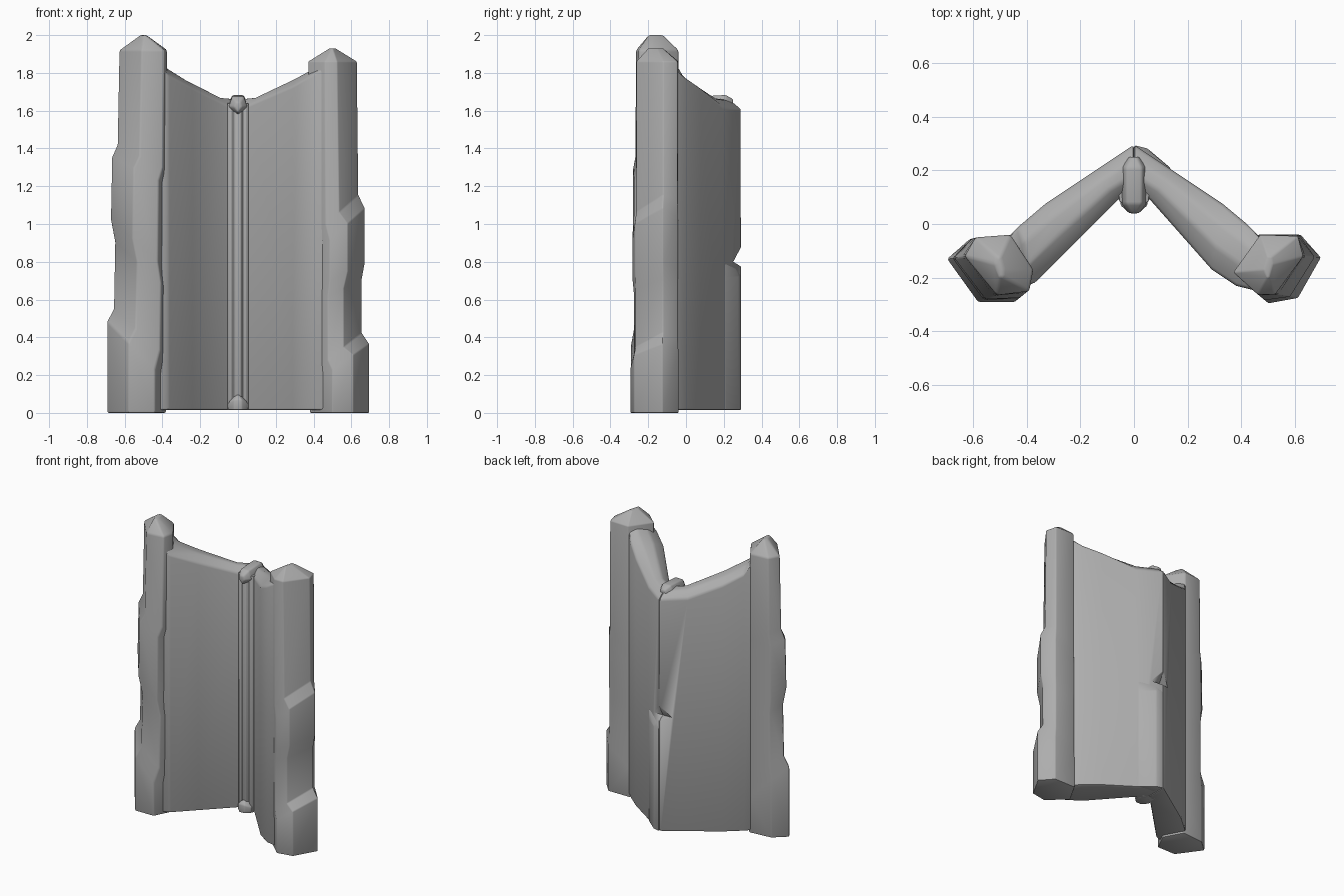
import bpy, bmesh, math

cube = bpy.data.objects.get("Cube")
if cube:
    bpy.data.objects.remove(cube, do_unlink=True)

stone = bpy.data.materials.new("grey stone")
stone.use_nodes = True
GREY = (0.42, 0.42, 0.42, 1)
stone.diffuse_color = GREY
stone.node_tree.nodes["Principled BSDF"].inputs["Base Color"].default_value = GREY


def loft(name, rings, bevel=0.012, angle=35):
    """Skin a list of equal-length closed rings and cap both ends."""
    bm = bmesh.new()
    loops = [[bm.verts.new(p) for p in ring] for ring in rings]
    n = len(loops[0])
    for a, b in zip(loops, loops[1:]):
        for i in range(n):
            j = (i + 1) % n
            bm.faces.new((a[i], a[j], b[j], b[i]))
    bm.faces.new(loops[0])
    bm.faces.new(loops[-1])
    bmesh.ops.recalc_face_normals(bm, faces=bm.faces)
    mesh = bpy.data.meshes.new(name)
    bm.to_mesh(mesh)
    bm.free()
    mesh.materials.append(stone)
    ob = bpy.data.objects.new(name, mesh)
    bpy.context.collection.objects.link(ob)
    bpy.ops.object.select_all(action='DESELECT')
    ob.select_set(True)
    bpy.context.view_layer.objects.active = ob
    if bevel:
        mod = ob.modifiers.new("soft edges", 'BEVEL')
        mod.width = bevel
        mod.segments = 2
        mod.limit_method = 'ANGLE'
        mod.angle_limit = math.radians(25)
        bpy.ops.object.modifier_apply(modifier=mod.name)
    bpy.ops.object.shade_smooth_by_angle(angle=math.radians(angle))
    return ob


def wall(name, side, stations):
    """Stations run outward: back point, front point, ridge height."""
    rings = []
    for (bx, by), (fx, fy), top in stations:
        def at(t, z):
            return (side * (bx + (fx - bx) * t), by + (fy - by) * t, z)
        rings.append([at(0, 0.015), at(0, top - 0.05), at(0.3, top - 0.008),
                      at(0.65, top), at(1, top - 0.04), at(1, 0.015)])
    return loft(name, rings)


def pillar(name, side, upper, lower, steps, peak):
    """Broken pillar: plan blends from upper to lower outline, steps slant inward."""
    rings = []
    for z, blend, tilt in steps:
        ring = []
        for (ux, uy), (lx, ly) in zip(upper, lower):
            x, y = ux + (lx - ux) * blend, uy + (ly - uy) * blend
            ring.append((side * x, y, z + tilt * (x - 0.6)))
        rings.append(ring)
    # pointed top with a short ridge running front to back
    rings.append([(side * (0.5 + (x - 0.5) * 0.12), -0.165 + (y + 0.165) * 0.35, peak)
                  for x, y in upper])
    return loft(name, rings)


# Walls
right_wall = wall("right_wall", -1, [
    ((0, 0.295), (0, 0.12), 1.66),
    ((0.15, 0.195), (0.06, 0.09), 1.67),
    ((0.33, 0.075), (0.24, -0.09), 1.76),
    ((0.43, -0.01), (0.37, -0.22), 1.83),
    ((0.47, -0.05), (0.42, -0.235), 1.90)])
left_wall = wall("left_wall", 1, [
    ((0, 0.295), (0, 0.12), 1.66),
    ((0.15, 0.195), (0.06, 0.09), 1.67),
    ((0.33, 0.075), (0.29, -0.17), 1.77),
    ((0.42, 0.0), (0.38, -0.23), 1.82),
    ((0.47, -0.05), (0.46, -0.25), 1.87)])

# Broken outer pillars
pillar("right_pillar", -1,
       [(0.63, -0.12), (0.59, -0.05), (0.46, -0.04), (0.375, -0.17), (0.39, -0.25), (0.51, -0.265)],
       [(0.695, -0.13), (0.61, -0.055), (0.45, -0.04), (0.38, -0.17), (0.44, -0.29), (0.58, -0.29)],
       [(0, 1, 0), (0.39, 1, 1), (0.5, 0.45, 0.9), (0.86, 0.35, 0.9), (0.96, 0.7, 0.9),
        (1.32, 0.6, 0.5), (1.4, 0.15, 0.5), (1.92, 0, 0)], 2.0)
pillar("left_pillar", 1,
       [(0.63, -0.12), (0.61, -0.045), (0.47, -0.04), (0.37, -0.18), (0.46, -0.262), (0.525, -0.262)],
       [(0.695, -0.125), (0.62, -0.04), (0.46, -0.04), (0.38, -0.18), (0.5, -0.295), (0.61, -0.275)],
       [(0, 1, 0), (0.3, 1, 0.7), (0.38, 0.4, 0.8), (0.68, 0.4, 0.5), (0.76, 0.65, 0.5),
        (1.02, 0.65, 0.9), (1.12, 0.12, 0.9), (1.86, 0, 0)], 1.93)

# Ribbed column in the inner corner
half = [(0.06, 0.16), (0.055, 0.085), (0.04, 0.075), (0.025, 0.085), (0.015, 0.065)]
plan = half + [(-x, y) for x, y in reversed(half)]
loft("corner_column", [[(x, y, z) for x, y in plan] for z in (0.015, 1.64)], bevel=0.004)


# Keystone over the ridge and small foot stone
def stone_block(name, sections):
    """Six-sided sections running front to back: y, half width, low, shoulder, top."""
    loft(name, [[(0, y, low), (w, y, mid), (w * 0.6, y, top),
                 (-w * 0.6, y, top), (-w, y, mid)]
                for y, w, low, mid, top in sections], bevel=0.008)


stone_block("keystone", [(0.04, 0.02, 1.59, 1.62, 1.645), (0.075, 0.05, 1.575, 1.62, 1.675),
                         (0.21, 0.05, 1.575, 1.64, 1.683), (0.25, 0.02, 1.6, 1.64, 1.66)])
loft("foot_stone", [[(0.02, 0.042, z0), (0.05, 0.07, z1), (0.05, 0.15, z1),
                     (-0.05, 0.15, z1), (-0.05, 0.07, z1), (-0.02, 0.042, z0)]
                    for z0, z1 in ((0.015, 0.015), (0.07, 0.055))]
     + [[(x, y, 0.095) for x, y in ((0.005, 0.06), (0.012, 0.075), (0.012, 0.15),
                                   (-0.012, 0.15), (-0.012, 0.075), (-0.005, 0.06))]],
     bevel=0.006)

# Chipped notch in the back edge
cutter = loft("notch_cutter", [[(x, 0.25, 0.8), (x, 0.34, 0.97), (x, 0.34, 0.745)]
                               for x in (-0.1, 0.1)], bevel=0)
for ob in (right_wall, left_wall):
    cut = ob.modifiers.new("notch", 'BOOLEAN')
    cut.object = cutter
    cut.operation = 'DIFFERENCE'
cutter.hide_render = True
cutter.hide_viewport = True

# Thicker back edge below the notch
loft("back_bulge", [[(0.002, y, z), (0.05, y - 0.012, z), (0.14, 0.205, z), (0.02, 0.22, z)]
                    for y, z in ((0.293, 0.015), (0.293, 0.72), (0.262, 0.79))], bevel=0.006)
